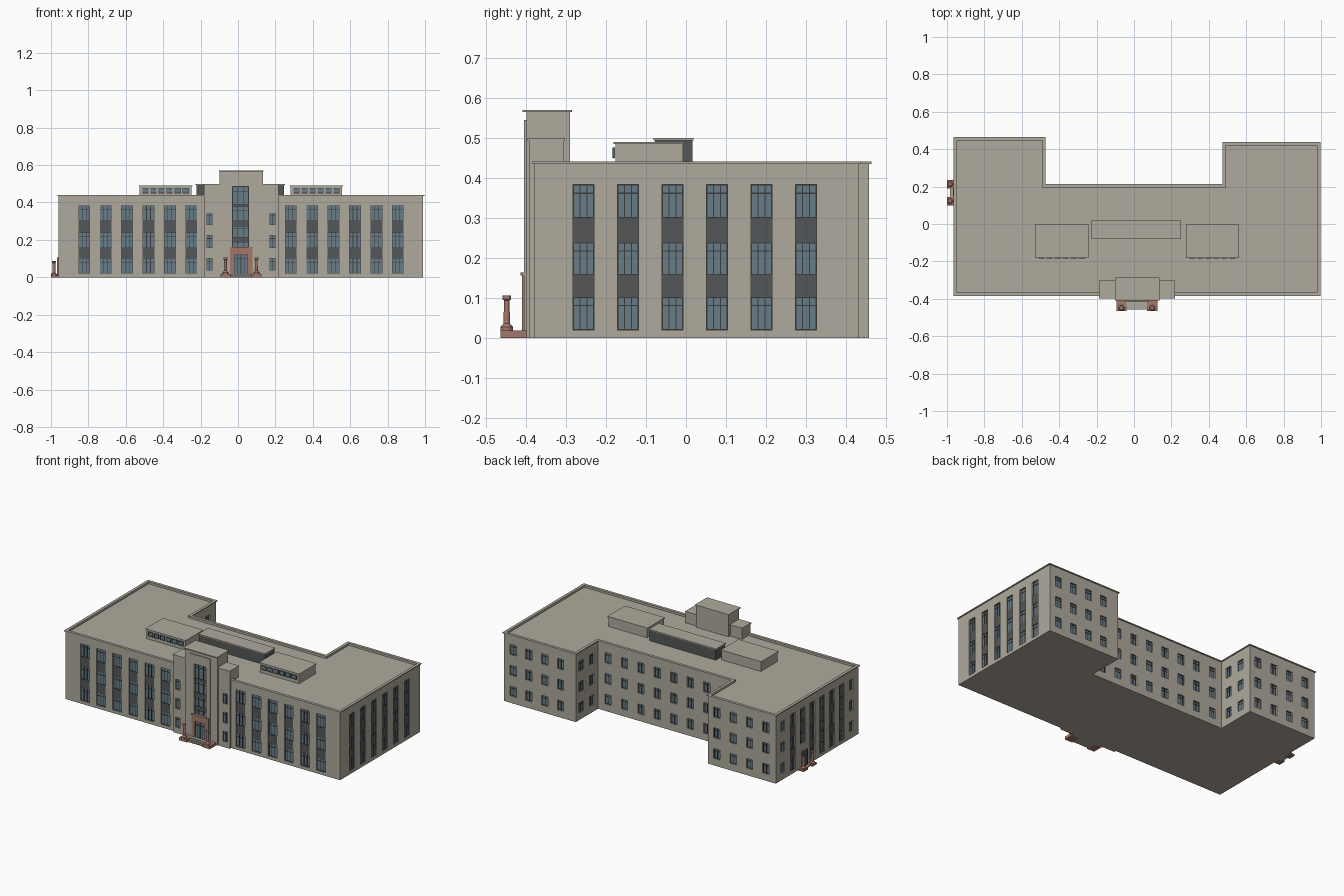
import bpy, bmesh, math

cube = bpy.data.objects.get("Cube")
if cube:
    bpy.data.objects.remove(cube, do_unlink=True)


def material(name, rgb):
    m = bpy.data.materials.new(name)
    m.use_nodes = True
    m.diffuse_color = (*rgb, 1)
    bsdf = next(n for n in m.node_tree.nodes if n.type == 'BSDF_PRINCIPLED')
    bsdf.inputs["Base Color"].default_value = (*rgb, 1)
    bsdf.inputs["Roughness"].default_value = 0.8
    return m


STONE = material("warm_grey_stone", (0.43, 0.40, 0.34))
GLASS = material("blue_grey_glass", (0.14, 0.20, 0.24))
PANEL = material("dark_grey_panel", (0.09, 0.093, 0.095))
FRAME = material("charcoal_frame", (0.04, 0.043, 0.046))
BROWN = material("red_brown_stone", (0.37, 0.19, 0.14))


def finish(bm, name, mat):
    bmesh.ops.recalc_face_normals(bm, faces=bm.faces)
    me = bpy.data.meshes.new(name)
    bm.to_mesh(me)
    bm.free()
    if mat:
        me.materials.append(mat)
    ob = bpy.data.objects.new(name, me)
    bpy.context.collection.objects.link(ob)
    return ob


def boxes(name, mat, items):
    """One object from boxes given as (x0, x1, y0, y1, z0, z1)."""
    bm = bmesh.new()
    for x0, x1, y0, y1, z0, z1 in items:
        vs = bmesh.ops.create_cube(bm, size=1)["verts"]
        for v in vs:
            v.co = ((x0 + x1) / 2 + v.co.x * (x1 - x0),
                    (y0 + y1) / 2 + v.co.y * (y1 - y0),
                    (z0 + z1) / 2 + v.co.z * (z1 - z0))
    return finish(bm, name, mat)


def offset(poly, d):
    """Grow a counter-clockwise right-angled outline by d."""
    out = []
    for i, (x, y) in enumerate(poly):
        (px, py), (nx, ny) = poly[i - 1], poly[(i + 1) % len(poly)]
        for ex, ey in ((x - px, y - py), (nx - x, ny - y)):
            length = math.hypot(ex, ey)
            x, y = x + d * ey / length, y - d * ex / length
        out.append((x, y))
    return out


def slab(name, mat, poly, z0, z1, hole=None):
    bm = bmesh.new()
    rings = [[[bm.verts.new((x, y, z)) for x, y in p] for z in (z0, z1)]
             for p in (poly, hole) if p]
    n = len(poly)
    for lo, hi in rings:
        for i in range(n):
            j = (i + 1) % n
            bm.faces.new((lo[i], lo[j], hi[j], hi[i]))
    for k in (0, 1):
        if hole:
            a, b = rings[0][k], rings[1][k]
            for i in range(n):
                j = (i + 1) % n
                bm.faces.new((a[i], a[j], b[j], b[i]))
        else:
            bm.faces.new(rings[0][k])
    return finish(bm, name, mat)


def cut(target, cutter):
    mod = target.modifiers.new("openings", 'BOOLEAN')
    mod.operation, mod.solver, mod.object = 'DIFFERENCE', 'EXACT', cutter
    bpy.context.view_layer.objects.active = target
    bpy.ops.object.modifier_apply(modifier=mod.name)


def on_wall(wall, u0, u1, z0, z1, d0, d1):
    """Box on a wall (axis, sign, plane): u along it, d outward from it."""
    axis, sign, plane = wall
    a, b = sorted((plane + sign * d0, plane + sign * d1))
    return (a, b, u0, u1, z0, z1) if axis == 'x' else (u0, u1, a, b, z0, z1)


glass, panels, frames = [], [], []
DEPTH = 0.012


def window(wall, u0, u1, z0, z1, mullions, transom=0.74, depth=DEPTH, border=0.0025):
    w, h, t = u1 - u0, z1 - z0, 0.0015
    glass.append(on_wall(wall, u0, u1, z0, z1, -depth, -depth + 0.004))
    bars = [(u0, u0 + border, z0, z1), (u1 - border, u1, z0, z1),
            (u0, u1, z0, z0 + border), (u0, u1, z1 - border, z1),
            (u0, u1, z0 + h * transom - t, z0 + h * transom + t)]
    bars += [(u0 + w * m - t, u0 + w * m + t, z0, z1) for m in mullions]
    frames.extend(on_wall(wall, *b, -depth + 0.003, -depth + 0.006) for b in bars)


def strip(wall, u, width, bands, mullions=(0.33, 0.67), depth=DEPTH):
    """Stacked windows with dark panels between; returns the opening."""
    u0, u1 = u - width / 2, u + width / 2
    for z0, z1 in bands:
        window(wall, u0, u1, z0, z1, mullions, depth=depth)
    for (_, low), (high, _) in zip(bands, bands[1:]):
        panels.append(on_wall(wall, u0, u1, low, high, -depth, -depth + 0.007))
    return on_wall(wall, u0, u1, bands[0][0], bands[-1][1], -depth, 0.02)


def small_column(wall, u, width, rows):
    for z0, z1 in rows:
        window(wall, u - width / 2, u + width / 2, z0, z1, (0.5,))
    return [on_wall(wall, u - width / 2, u + width / 2, z0, z1, -DEPTH, 0.02)
            for z0, z1 in rows]


# Main building walls
X0, X1, Y0, YM, YL, YR, IN0, IN1 = -0.959, 0.99, -0.379, 0.207, 0.459, 0.432, -0.478, 0.48
outline = [(X0, Y0), (X1, Y0), (X1, YR), (IN1, YR), (IN1, YM), (IN0, YM), (IN0, YL), (X0, YL)]
front, east, west = ('y', -1, Y0), ('x', 1, X1), ('x', -1, X0)
bands = [(0.02, 0.102), (0.157, 0.239), (0.30, 0.384)]
rows = [(0.045, 0.108), (0.178, 0.242), (0.31, 0.375)]

openings = []
for i in range(6):
    for start in (-0.822, 0.282):
        openings.append(strip(front, start + 0.1145 * i, 0.063, bands))
    openings.append(strip(east, -0.257 + 0.1115 * i, 0.052, bands))
    over_door = i == 1
    openings.append(strip(west, 0.285 - 0.099 * i, 0.05, bands[1:] if over_door else bands))
for u in (0.39, -0.306):
    openings += small_column(west, u, 0.035, rows)
for i in range(4):
    openings += small_column(('y', 1, YR), 0.925 - 0.112 * i, 0.045, rows)
    openings += small_column(('y', 1, YL), -0.54 - 0.116 * i, 0.045, rows)
for i in range(8):
    openings += small_column(('y', 1, YM), -0.41 + 0.117 * i, 0.045, rows)
for u in (0.27, 0.375):
    openings += small_column(('x', -1, IN1), u, 0.045, rows)
    openings += small_column(('x', 1, IN0), u, 0.045, rows)

walls = slab("main_walls", STONE, outline, 0, 0.426)
cutter = boxes("wall_cutter", None, openings)
cut(walls, cutter)
bpy.data.objects.remove(cutter, do_unlink=True)
slab("parapet", STONE, outline, 0.426, 0.435, offset(outline, -0.01))
slab("parapet_coping", STONE, offset(outline, 0.006), 0.435, 0.441, offset(outline, -0.012))

# Bays flanking the entrance tower
bay_holes = []
bay_rows = [(0.037, 0.102), (0.157, 0.225), (0.28, 0.345)]
for u in (-0.153, 0.185):
    bay_holes += small_column(('y', -1, -0.393), u, 0.032, bay_rows)
cutter = boxes("bay_cutter", None, bay_holes)
for name, a, b in (("right_bay", -0.183, -0.1), ("left_bay", 0.135, 0.217)):
    cut(boxes(name, STONE, [(a, b, -0.393, -0.306, 0, 0.495)]), cutter)
    boxes(name + "_cap", STONE, [(a - 0.003, b + 0.003, -0.397, -0.303, 0.494, 0.5)])
bpy.data.objects.remove(cutter, do_unlink=True)

# Entrance tower with raised front panel and tall window
tower = boxes("entrance_tower", STONE, [(-0.098, 0.133, -0.4, -0.29, 0, 0.566)])
panel = boxes("tower_front_panel", STONE, [(-0.058, 0.084, -0.406, -0.399, 0, 0.545)])
boxes("tower_cap", STONE, [(-0.102, 0.137, -0.409, -0.286, 0.565, 0.571)])
tall = strip(('y', -1, -0.406), 0.0135, 0.086,
             [(0.16, 0.195), (0.212, 0.275), (0.3, 0.378), (0.39, 0.485)], (0.3, 0.7), 0.017)
cutter = boxes("tower_cutter", None, [tall])
cut(tower, cutter)
cut(panel, cutter)
bpy.data.objects.remove(cutter, do_unlink=True)

# Entrance portal and door
boxes("portal_surround", BROWN, [(-0.042, -0.022, -0.411, -0.395, 0, 0.16),
                                 (0.054, 0.078, -0.411, -0.395, 0, 0.16),
                                 (-0.042, 0.078, -0.411, -0.395, 0.122, 0.16),
                                 (-0.045, 0.081, -0.414, -0.395, 0.156, 0.163)])
window(('y', -1, -0.4), -0.022, 0.054, 0.015, 0.122, (0.25, 0.5, 0.75), 0.78, -0.003, 0.004)
boxes("entrance_steps", STONE, [(-0.042, 0.07, -0.456 + 0.013 * i, -0.4, 0, 0.006 * (i + 1))
                                for i in range(3)])
boxes("entrance_plinths", BROWN, [(-0.093, -0.04, -0.465, -0.4, 0, 0.018),
                                  (0.07, 0.125, -0.465, -0.4, 0, 0.018)])

# Side entrance in the right-hand wall
boxes("side_door_surround", BROWN, [on_wall(west, 0.142, 0.196, 0, 0.108, -0.002, 0.006)])
window(west, 0.149, 0.189, 0.008, 0.1, (0.5,), depth=-0.004)
boxes("side_plinths", BROWN, [(-1, X0, y, y + 0.045, 0, 0.01) for y in (0.1, 0.19)])
boxes("side_step", STONE, [(-0.985, X0, 0.145, 0.19, 0, 0.008)])


# Freestanding lamp columns
def column(name, x, y, base, height):
    bm = bmesh.new()
    profile = [(0.016, 0), (0.016, 0.1), (0.008, 0.2), (0.007, 0.86),
               (0.0105, 0.89), (0.0105, 1)]
    n, rings = 12, []
    for r, t in profile:
        rings.append([bm.verts.new((x + r * math.cos(math.tau * k / n),
                                    y + r * math.sin(math.tau * k / n),
                                    base + t * height)) for k in range(n)])
    for a, b in zip(rings, rings[1:]):
        for k in range(n):
            j = (k + 1) % n
            bm.faces.new((a[k], a[j], b[j], b[k]))
    bm.faces.new(rings[0])
    bm.faces.new(rings[-1])
    finish(bm, name, BROWN)


column("entrance_column_right", -0.067, -0.449, 0.018, 0.088)
column("entrance_column_left", 0.098, -0.449, 0.018, 0.088)
column("side_column_front", -0.984, 0.122, 0.01, 0.077)
column("side_column_back", -0.984, 0.213, 0.01, 0.077)

# Rooftop blocks
boxes("roof_dark_block", PANEL, [(-0.222, 0.247, -0.078, 0.016, 0.42, 0.495)])
boxes("roof_dark_block_cap", STONE, [(-0.226, 0.251, -0.081, 0.019, 0.494, 0.5)])
for name, a, b in (("right_roof_block", -0.526, -0.248), ("left_roof_block", 0.281, 0.557)):
    boxes(name, STONE, [(a, b, -0.177, -0.008, 0.42, 0.487)])
    boxes(name + "_cap", STONE, [(a - 0.004, b + 0.004, -0.182, -0.004, 0.485, 0.491)])
    pitch = (b - a - 0.02) / 6
    for i in range(6):
        u = a + 0.01 + pitch * i
        window(('y', -1, -0.177), u + 0.005, u + pitch - 0.005, 0.45, 0.477, (),
               depth=-0.001, border=0.0015, transom=0.03)

# All glazing, frames and dark panels
boxes("window_glass", GLASS, glass)
boxes("window_frames", FRAME, frames)
boxes("window_panels", PANEL, panels)
